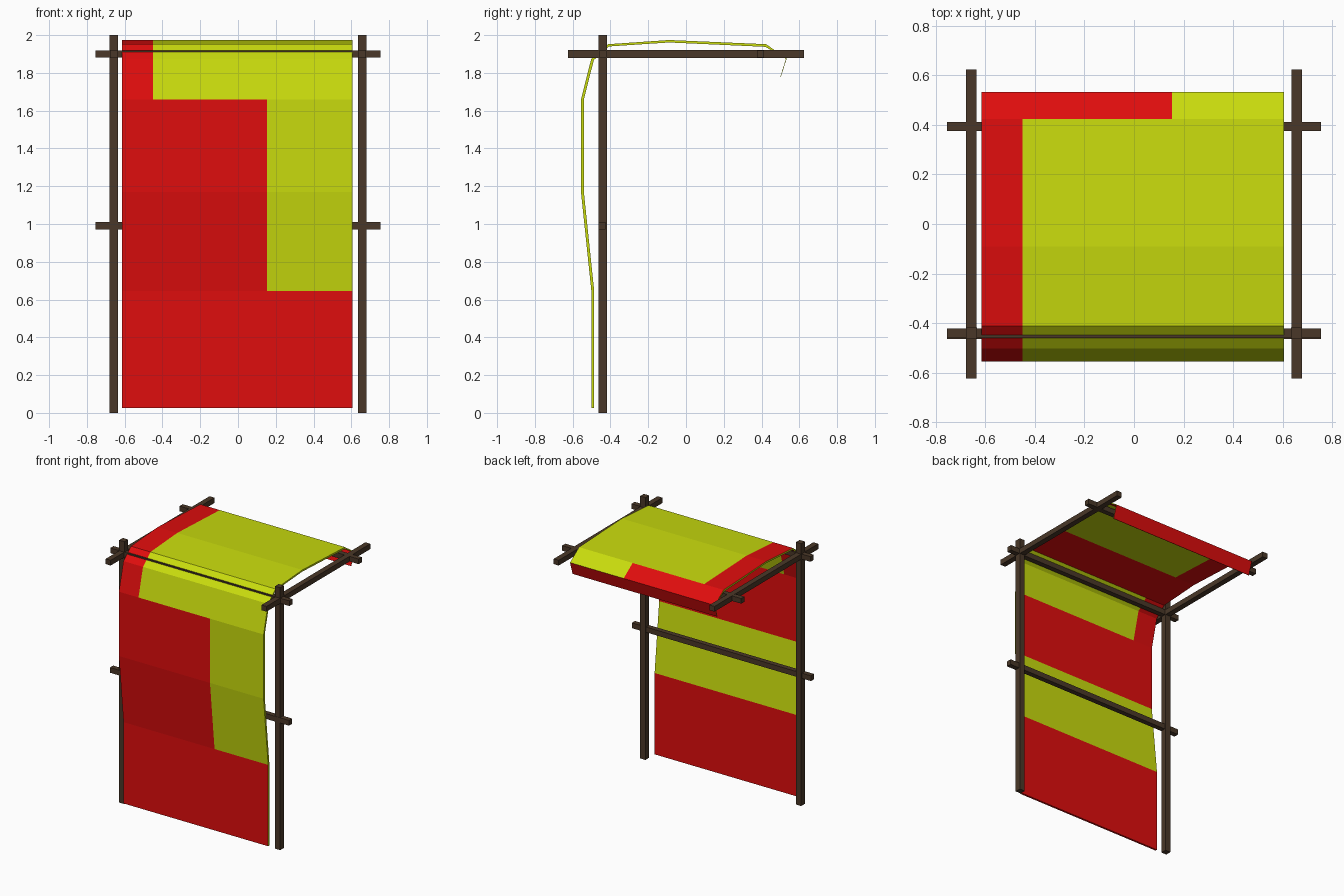
import bpy, bmesh

if "Cube" in bpy.data.objects:
    bpy.data.objects.remove(bpy.data.objects["Cube"])


def material(name, rgb):
    m = bpy.data.materials.new(name)
    m.diffuse_color = (*rgb, 1)
    m.use_nodes = True
    m.node_tree.nodes["Principled BSDF"].inputs["Base Color"].default_value = m.diffuse_color
    return m


red = material("red cloth", (0.74, 0.004, 0.004))
green = material("lime cloth", (0.58, 0.71, 0.004))
brown = material("dark wood", (0.068, 0.039, 0.021))


def make_object(name, bm, mats):
    bmesh.ops.recalc_face_normals(bm, faces=bm.faces)
    mesh = bpy.data.meshes.new(name)
    bm.to_mesh(mesh)
    bm.free()
    for m in mats:
        mesh.materials.append(m)
    ob = bpy.data.objects.new(name, mesh)
    bpy.context.collection.objects.link(ob)


def beam(name, centre, size):
    bm = bmesh.new()
    bmesh.ops.create_cube(bm, size=1)
    bmesh.ops.scale(bm, vec=size, verts=bm.verts)
    bmesh.ops.translate(bm, vec=centre, verts=bm.verts)
    make_object(name, bm, [brown])


# Wooden frame: posts and side rails mirrored, three cross bars
for s, side in ((-1, "left"), (1, "right")):
    beam(side + "_post", (s * 0.657, -0.44, 1.0), (0.044, 0.044, 2.0))
    beam(side + "_rail", (s * 0.657, 0, 1.9), (0.042, 1.25, 0.04))
beam("middle_bar", (0, -0.445, 0.99), (1.51, 0.038, 0.04))
beam("front_top_bar", (0, -0.441, 1.9), (1.51, 0.038, 0.039))
beam("back_top_bar", (0, 0.394, 1.9), (1.51, 0.038, 0.039))

# Draped cloth profile from front hem to back flap:
# outer y, outer z, inner y, inner z
profile = [
    (-0.501, 0.025, -0.486, 0.025),
    (-0.501, 0.645, -0.486, 0.645),
    (-0.556, 1.170, -0.541, 1.172),
    (-0.556, 1.660, -0.541, 1.658),
    (-0.502, 1.873, -0.488, 1.868),
    (-0.412, 1.952, -0.408, 1.940),
    (-0.090, 1.974, -0.090, 1.961),
    (0.424, 1.952, 0.420, 1.938),
    (0.533, 1.876, 0.529, 1.874),
    (0.502, 1.778, 0.499, 1.778),
]
columns = [-0.615, -0.45, 0.153, 0.605]
# How many columns from the left are red in each strip (rest is lime)
outer_red = [3, 2, 2, 1, 1, 1, 1, 2, 3]
inner_red = [3, 0, 3, 1, 1, 3, 1, 3, 3]

bm = bmesh.new()
outer = [[bm.verts.new((x, p[0], p[1])) for x in columns] for p in profile]
inner = [[bm.verts.new((x, p[2], p[3])) for x in columns] for p in profile]


def quad(a, b, c, d, mat):
    bm.faces.new((a, b, c, d)).material_index = mat


last = len(columns) - 1
for i in range(len(profile) - 1):
    for grid, reds in ((outer, outer_red), (inner, inner_red)):
        for j in range(last):
            quad(grid[i][j], grid[i][j + 1], grid[i + 1][j + 1], grid[i + 1][j],
                 0 if j < reds[i] else 1)
    # side edges
    for j in (0, last):
        quad(outer[i][j], outer[i + 1][j], inner[i + 1][j], inner[i][j], 1)
# hems
for i in (0, len(profile) - 1):
    for j in range(last):
        quad(outer[i][j], outer[i][j + 1], inner[i][j + 1], inner[i][j], 0)
make_object("draped_cloth", bm, [red, green])
